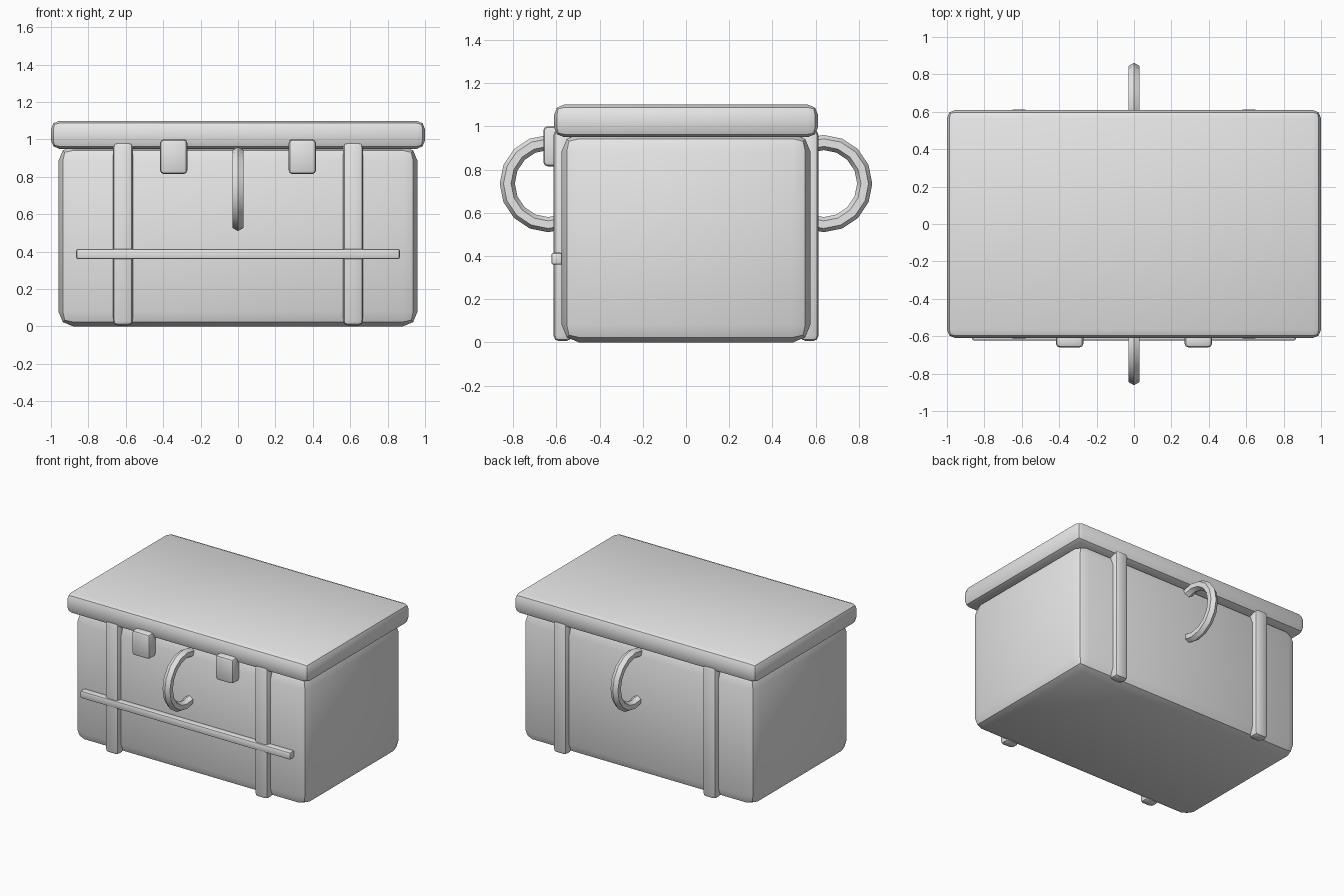
import bpy
import math

if "Cube" in bpy.data.objects:
    bpy.data.objects.remove(bpy.data.objects["Cube"])

grey = bpy.data.materials.new("light_grey")
grey.diffuse_color = (0.8, 0.8, 0.8, 1)
grey.use_nodes = True
grey.node_tree.nodes["Principled BSDF"].inputs["Base Color"].default_value = grey.diffuse_color


def finish(obj, name):
    obj.name = name
    obj.data.materials.append(grey)
    bpy.ops.object.shade_smooth_by_angle(angle=math.radians(30))
    return obj


def box(name, x, y, z, bevel):
    """Rounded box from (min, max) ranges, two-step bevel."""
    lo, hi = zip(x, y, z)
    bpy.ops.mesh.primitive_cube_add(
        size=1, location=[(a + b) / 2 for a, b in zip(lo, hi)])
    obj = bpy.context.object
    obj.scale = [b - a for a, b in zip(lo, hi)]
    bpy.ops.object.transform_apply(location=False, rotation=False, scale=True)
    mod = obj.modifiers.new("Bevel", 'BEVEL')
    mod.width = bevel
    mod.segments = 2
    bpy.ops.object.modifier_apply(modifier=mod.name)
    return finish(obj, name)


# Chest body and overhanging lid
box("chest_body", (-0.96, 0.96), (-0.575, 0.575), (0, 0.965), 0.08)
box("lid", (-1, 1), (-0.61, 0.61), (0.95, 1.1), 0.045)

for side, end in ((-1, "front"), (1, "back")):
    # Vertical straps
    for sx in (-1, 1):
        y = sorted((side * 0.53, side * 0.613))
        cx = sx * 0.615
        box(end + "_strap", (cx - 0.054, cx + 0.054), y, (0.006, 0.985), 0.025)
    # Ring handle partly sunk into the wall
    bpy.ops.mesh.primitive_torus_add(
        major_segments=16, minor_segments=6, major_radius=0.19,
        minor_radius=0.035, location=(0, side * 0.637, 0.735),
        rotation=(0, math.pi / 2, 0))
    finish(bpy.context.object, end + "_ring_handle")

# Latches and horizontal rail on the front only
for sx in (-1, 1):
    cx = sx * 0.344
    box("latch", (cx - 0.073, cx + 0.073), (-0.66, -0.57), (0.815, 1.0), 0.02)
box("front_rail", (-0.865, 0.865), (-0.623, -0.57), (0.36, 0.415), 0.01)
